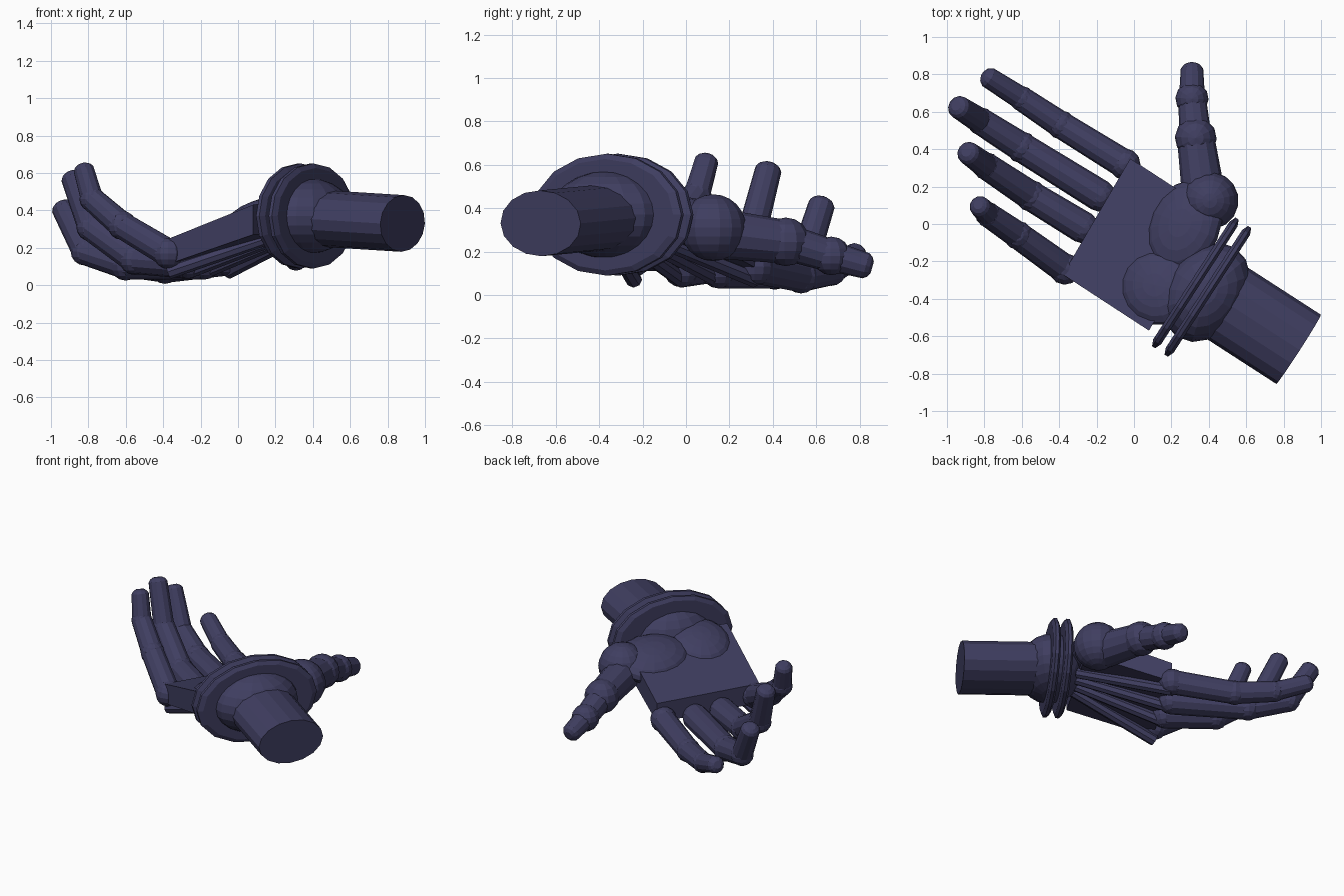
import bpy, bmesh, math
from mathutils import Vector, Matrix

if "Cube" in bpy.data.objects:
    bpy.data.objects.remove(bpy.data.objects["Cube"])

mat = bpy.data.materials.new("dark_slate")
mat.diffuse_color = (0.05, 0.048, 0.118, 1)
mat.use_nodes = True
mat.node_tree.nodes["Principled BSDF"].inputs["Base Color"].default_value = mat.diffuse_color
YAW = Matrix.Rotation(math.radians(147), 4, 'Z')   # local +x points to the fingers
U = Vector((-0.84, 0.545, 0)).normalized()          # wrist-to-finger direction
V = Vector((0.545, 0.84, 0)).normalized()           # little-finger-to-thumb direction


def finish(name, bm):
    bmesh.ops.recalc_face_normals(bm, faces=bm.faces)
    me = bpy.data.meshes.new(name)
    bm.to_mesh(me)
    bm.free()
    me.materials.append(mat)
    ob = bpy.data.objects.new(name, me)
    bpy.context.collection.objects.link(ob)
    return ob


def lathe(name, origin, axis, profile, flat=1.0, sides=12):
    """Rings of (distance, radius) along an axis; flat squashes the height."""
    d = Vector(axis).normalized()
    s = d.cross(Vector((0, 0, 1))).normalized()
    n = d.cross(s)
    bm = bmesh.new()
    rings = []
    for t, r in profile:
        c = Vector(origin) + d * t
        rings.append([bm.verts.new(c + s * r * math.cos(a) + n * r * flat * math.sin(a))
                      for a in (2 * math.pi * i / sides for i in range(sides))])
    for p, q in zip(rings, rings[1:]):
        for i in range(sides):
            j = (i + 1) % sides
            bm.faces.new((p[i], p[j], q[j], q[i]))
    bm.faces.new(rings[0][::-1])
    bm.faces.new(rings[-1])
    return finish(name, bm)


def tube(name, a, b, r1, r2, flat=1.0, sides=12):
    d = Vector(b) - Vector(a)
    return lathe(name, a, d, [(0, r1), (d.length, r2)], flat, sides)


def ball(name, c, radii, seg=12, rings=8, tilt=0, turn=0):
    if not isinstance(radii, tuple):
        radii = (radii,) * 3
    bm = bmesh.new()
    m = (Matrix.Translation(c) @ YAW @ Matrix.Rotation(math.radians(tilt), 4, 'Y')
         @ Matrix.Rotation(math.radians(turn), 4, 'Z') @ Matrix.Diagonal((*radii, 1)))
    bmesh.ops.create_uvsphere(bm, u_segments=seg, v_segments=rings, radius=1, matrix=m)
    return finish(name, bm)


def digit(name, points, radii, joints):
    """Tapered bones between points, a ball at every joint, a blunt tip."""
    for i in range(2):
        tube(f"{name}_bone_{i + 1}", points[i], points[i + 1], *radii[i])
    d = Vector(points[3]) - Vector(points[2])
    r1, r2 = radii[2]
    lathe(f"{name}_bone_3", points[2], d,
          [(0, r1), (d.length + 0.02, r2), (d.length + 0.038, r2 * 0.8),
           (d.length + 0.05, r2 * 0.45)])
    for i, r in enumerate(joints):
        ball(f"{name}_joint_{i + 1}", points[i], r)


# forearm and wrist
tube("forearm", (0.88, -0.67, 0.33), (0.40, -0.36, 0.36), 0.22, 0.22, 0.69, 16)
ball("wrist", (0.385, -0.365, 0.37), (0.215, 0.285, 0.20), 16, 12)

# two thin cuff rings
for i, c in enumerate([(0.395, -0.36, 0.37), (0.328, -0.315, 0.37)]):
    lathe(f"cuff_ring_{i + 1}", c, U,
          [(-0.025, 0.375), (-0.01, 0.41), (0.01, 0.41), (0.025, 0.375)], 0.685, 16)

# palm: sloping slab
bm = bmesh.new()
plan = [(-0.02, 0.35, 0.245, 0.11), (-0.38, -0.27, 0.245, 0.11),
        (0.08, -0.57, 0.43, 0.27), (0.44, 0.05, 0.43, 0.27)]
top = [bm.verts.new((x, y, zt)) for x, y, zt, zb in plan]
low = [bm.verts.new((x, y, zb)) for x, y, zt, zb in plan]
bm.faces.new(top)
bm.faces.new(low[::-1])
for i in range(4):
    j = (i + 1) % 4
    bm.faces.new((top[i], low[i], low[j], top[j]))
finish("palm", bm)

# fleshy pads on the palm
ball("thumb_pad", (0.27, -0.01, 0.345), (0.20, 0.26, 0.095), 16, 10, 19, 10)
ball("heel_pad", (0.13, -0.34, 0.37), (0.215, 0.20, 0.085), 16, 10, 19)

# fingers: knuckle, two joints, tip
fingers = {
    "index": [(-0.05, 0.32, 0.13), (-0.39, 0.53, 0.085), (-0.60, 0.67, 0.11), (-0.765, 0.775, 0.18)],
    "middle": [(-0.18, 0.15, 0.115), (-0.60, 0.41, 0.11), (-0.82, 0.55, 0.18), (-0.93, 0.62, 0.40)],
    "ring": [(-0.27, -0.02, 0.12), (-0.55, 0.15, 0.14), (-0.79, 0.31, 0.31), (-0.88, 0.375, 0.56)],
    "little": [(-0.37, -0.24, 0.17), (-0.62, -0.06, 0.32), (-0.78, 0.05, 0.46), (-0.82, 0.09, 0.60)],
}
widths = {"index": 1.0, "middle": 1.1, "ring": 1.1, "little": 1.0}
for i, (name, pts) in enumerate(fingers.items()):
    w = widths[name]
    digit(name + "_finger", pts,
          [(0.078 * w, 0.073 * w), (0.072 * w, 0.066 * w), (0.062 * w, 0.056 * w)],
          (0.085, 0.078 * w, 0.068 * w))
    # tendon along the back of the hand
    start = Vector((0.27, -0.26, 0.265)) + V * (0.12 - 0.08 * i)
    k = Vector(pts[0])
    tube(name + "_tendon", start, (k.x, k.y, 0.07), 0.034, 0.038, 1, 8)

# thumb
ball("thumb_base", (0.405, 0.125, 0.31), 0.154, 16, 12)
digit("thumb", [(0.37, 0.17, 0.28), (0.33, 0.46, 0.245), (0.31, 0.67, 0.18), (0.31, 0.81, 0.14)],
      [(0.115, 0.10), (0.085, 0.075), (0.07, 0.06)], (0.115, 0.112, 0.089))
